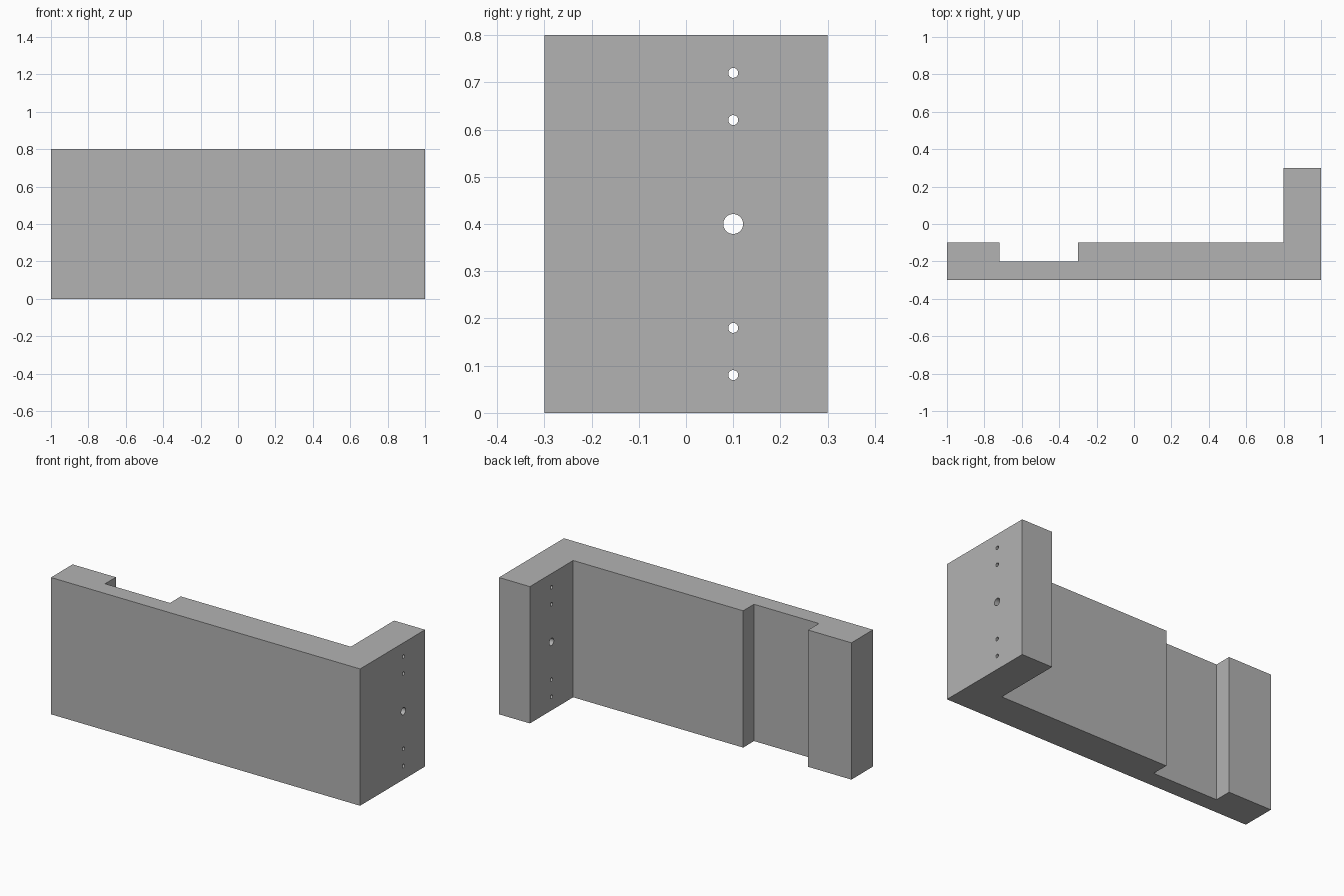
import bpy
import bmesh
from mathutils import Matrix

cube = bpy.data.objects.get("Cube")
if cube:
    bpy.data.objects.remove(cube, do_unlink=True)

HEIGHT = 0.8

grey = bpy.data.materials.new("plain_grey")
grey.use_nodes = True
colour = (0.45, 0.45, 0.45, 1)
grey.diffuse_color = colour
grey.node_tree.nodes["Principled BSDF"].inputs["Base Color"].default_value = colour


def make_object(name, bm):
    bmesh.ops.recalc_face_normals(bm, faces=bm.faces)
    mesh = bpy.data.meshes.new(name)
    bm.to_mesh(mesh)
    bm.free()
    mesh.materials.append(grey)
    obj = bpy.data.objects.new(name, mesh)
    bpy.context.collection.objects.link(obj)
    return obj


# L-shaped bracket: notched plan outline raised to full height
outline = [(-1, -0.3), (1, -0.3), (1, 0.3), (0.8, 0.3), (0.8, -0.1),
           (-0.3, -0.1), (-0.3, -0.2), (-0.72, -0.2), (-0.72, -0.1), (-1, -0.1)]
bm = bmesh.new()
base = bm.faces.new([bm.verts.new((x, y, 0)) for x, y in outline])
raised = bmesh.ops.extrude_face_region(bm, geom=[base])["geom"]
bmesh.ops.translate(bm, vec=(0, 0, HEIGHT),
                    verts=[v for v in raised if isinstance(v, bmesh.types.BMVert)])
bracket = make_object("bracket", bm)

# Row of holes through the end flange: a large centre hole, small pairs either side
bm = bmesh.new()
for z, radius in [(0.08, 0.0105), (0.18, 0.0105), (0.4, 0.021),
                  (0.62, 0.0105), (0.72, 0.0105)]:
    place = Matrix.Translation((0.9, 0.1, z)) @ Matrix.Rotation(1.5707963, 4, "Y")
    bmesh.ops.create_cone(bm, cap_ends=True, segments=32, radius1=radius,
                          radius2=radius, depth=0.3, matrix=place)
cutter = make_object("hole_cutter", bm)
cutter.hide_render = True
cutter.hide_set(True)

cut = bracket.modifiers.new("flange_holes", "BOOLEAN")
cut.operation = "DIFFERENCE"
cut.solver = "EXACT"
cut.object = cutter

# Smooth hole walls, crisp outer edges
bpy.ops.object.select_all(action="DESELECT")
bpy.context.view_layer.objects.active = bracket
bracket.select_set(True)
bpy.ops.object.modifier_apply(modifier=cut.name)
bpy.data.objects.remove(cutter, do_unlink=True)
bpy.ops.object.shade_smooth_by_angle(angle=0.52)
